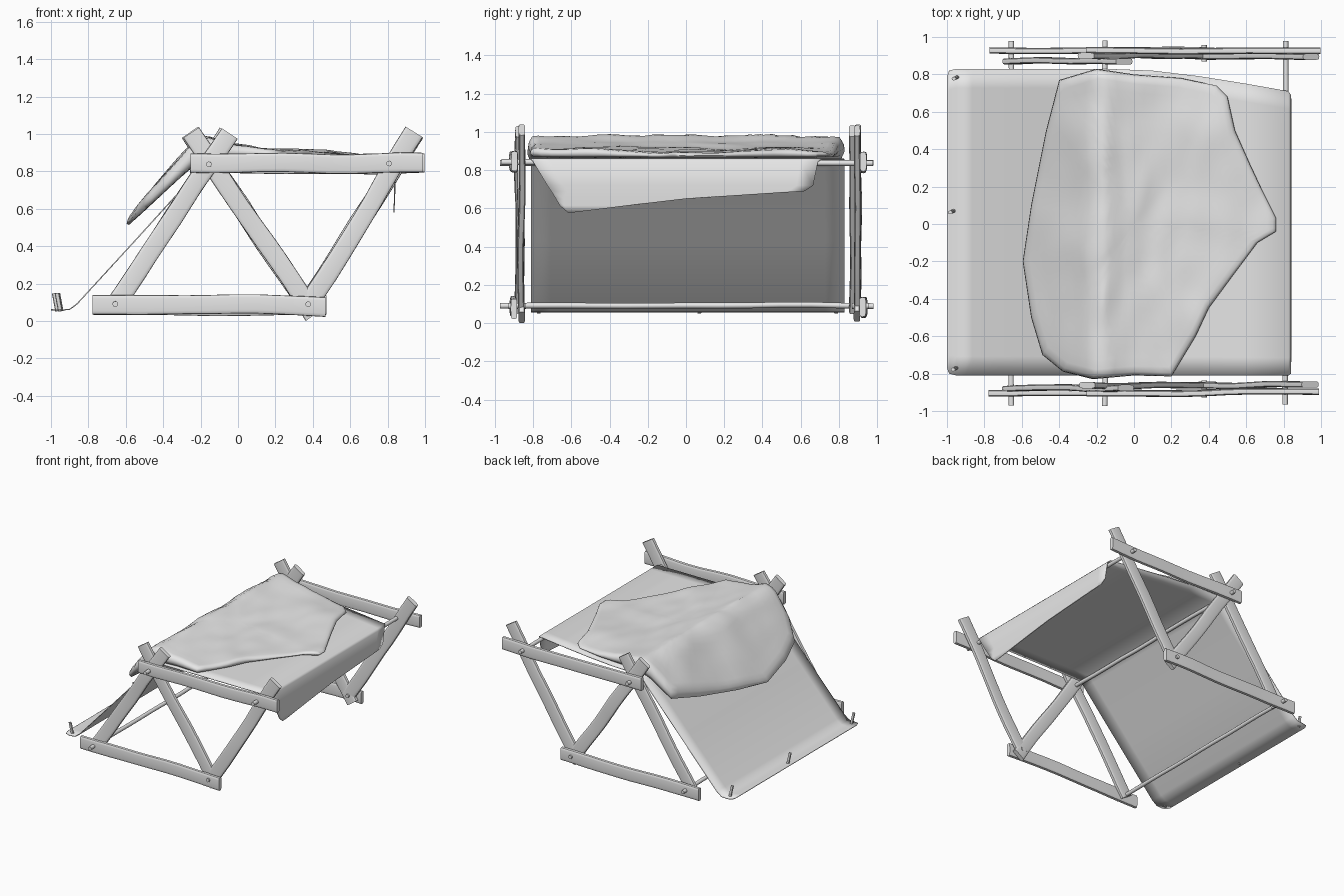
import bpy, math
from mathutils import Vector, noise

cube = bpy.data.objects.get("Cube")
if cube:
    bpy.data.objects.remove(cube, do_unlink=True)

GREY = (0.8, 0.8, 0.8, 1.0)
mat = bpy.data.materials.new("plain grey")
mat.use_nodes = True
mat.diffuse_color = GREY
mat.node_tree.nodes["Principled BSDF"].inputs["Base Color"].default_value = GREY


def make(name, verts, faces, angle=40):
    mesh = bpy.data.meshes.new(name)
    mesh.from_pydata(verts, [], faces)
    mesh.materials.append(mat)
    obj = bpy.data.objects.new(name, mesh)
    bpy.context.collection.objects.link(obj)
    bpy.ops.object.select_all(action='DESELECT')
    obj.select_set(True)
    bpy.context.view_layer.objects.active = obj
    bpy.ops.object.mode_set(mode='EDIT')
    bpy.ops.mesh.select_all(action='SELECT')
    bpy.ops.mesh.normals_make_consistent(inside=False)
    bpy.ops.object.mode_set(mode='OBJECT')
    bpy.ops.object.shade_smooth_by_angle(angle=math.radians(angle))
    return obj


def sweep(name, start, end, section, side, steps, wobble):
    """Sweep a flat section along a slightly crooked line."""
    a, b = Vector(start), Vector(end)
    across = (b - a).cross(side).normalized()
    n = len(section)
    verts = []
    for i in range(steps + 1):
        p = a.lerp(b, i / steps)
        bend = noise.noise_vector(p * 2.5) * wobble
        size = 1 + noise.noise(p * 4) * wobble * 5
        verts += [p + bend + across * u * size + side * v for u, v in section]
    faces = [(i * n + j, i * n + (j + 1) % n, (i + 1) * n + (j + 1) % n, (i + 1) * n + j)
             for i in range(steps) for j in range(n)]
    faces += [tuple(range(n)), tuple(range(steps * n, steps * n + n))]
    return make(name, verts, faces)


def oval(w, t, n, power):
    pts = []
    for k in range(n):
        c, s = math.cos(math.tau * k / n), math.sin(math.tau * k / n)
        pts.append((math.copysign(abs(c) ** power, c) * w / 2,
                    math.copysign(abs(s) ** power, s) * t / 2))
    return pts


def lerp_table(table, x):
    for (x0, z0), (x1, z1) in zip(table, table[1:]):
        if x <= x1:
            return z0 + (z1 - z0) * max(0, (x - x0) / (x1 - x0))
    return table[-1][1]


# Two side frames of flat timbers
Y = Vector((0, 1, 0))
timber = oval(0.104, 0.034, 16, 0.45)
frames = {"right": (-0.902, -0.862, -0.878), "left": (0.928, 0.897, 0.872)}
for side, (bar_y, prop_y, leg_y) in frames.items():
    parts = {
        "lower_rail": (-0.775, 0.085, 0.475, 0.08, bar_y),
        "upper_rail": (-0.255, 0.842, 0.995, 0.84, bar_y),
        "rear_leg": (-0.66, 0.075, -0.05, 1.005, leg_y),
        "middle_brace": (0.412, 0.032, -0.255, 1.005, prop_y),
        "front_leg": (0.365, 0.07, 0.945, 1.005, prop_y),
    }
    for part, (x0, z0, x1, z1, y) in parts.items():
        sweep(f"{side}_{part}", (x0, y, z0), (x1, y, z1), timber, Y, 10, 0.012)
    # Short peg through the lower front joint
    mid = (bar_y + prop_y) / 2
    sweep(f"{side}_joint_peg", (0.375, mid - 0.045, 0.09), (0.375, mid + 0.045, 0.09),
          oval(0.03, 0.03, 10, 1), Vector((1, 0, 0)), 1, 0)

# Long cross rods joining the frames
for name, x, z in (("rear_ground_rod", -0.655, 0.09), ("ridge_rod", -0.155, 0.838),
                   ("front_rod", 0.81, 0.838)):
    sweep(name, (x, -0.97, z), (x, 0.98, z), oval(0.03, 0.03, 10, 1),
          Vector((1, 0, 0)), 12, 0.008)

# Cloth sheet: x, z, and the two ends across y
rows = [(-1.0, 0.06, -0.77, 0.79), (-0.988, 0.06, -0.80, 0.82), (-0.95, 0.058, -0.81, 0.83),
        (-0.9, 0.062, -0.81, 0.83), (-0.86, 0.092, -0.81, 0.83), (-0.55, 0.43, -0.81, 0.83),
        (-0.2, 0.815, -0.81, 0.83), (-0.16, 0.856, -0.81, 0.83), (0.1, 0.858, -0.81, 0.82),
        (0.35, 0.858, -0.81, 0.79), (0.6, 0.858, -0.81, 0.75), (0.825, 0.858, -0.81, 0.71),
        (0.837, 0.845, -0.80, 0.69), (0.838, 0.72, -0.725, 0.665), (0.838, 0.69, -0.705, 0.62),
        (0.837, 0.65, -0.68, 0.0), (0.835, 0.615, -0.66, -0.3), (0.833, 0.58, -0.62, -0.58)]
COLS = 16
verts = [(x, y0 + (y1 - y0) * j / COLS, z) for x, z, y0, y1 in rows for j in range(COLS + 1)]
W = COLS + 1
faces = [(i * W + j, i * W + j + 1, (i + 1) * W + j + 1, (i + 1) * W + j)
         for i in range(len(rows) - 1) for j in range(COLS)]
sheet = make("cloth_sheet", verts, faces, 50)
thick = sheet.modifiers.new("thickness", 'SOLIDIFY')
thick.thickness = 0.006
thick.offset = 0

# Tent pegs along the ground edge
for name, x, y in (("left", -0.945, 0.785), ("middle", -0.965, 0.07), ("right", -0.95, -0.77)):
    sweep(f"{name}_tent_peg", (x, y, 0.052), (x - 0.018, y - 0.008, 0.148),
          oval(0.024, 0.02, 8, 1), Y, 1, 0)

# Lumpy hide draped over the ridge
outline = [(0.76, 0.03), (0.69, 0.17), (0.62, 0.32), (0.54, 0.5), (0.50, 0.68), (0.44, 0.74),
           (0.25, 0.78), (0.0, 0.80), (-0.2, 0.83), (-0.4, 0.77), (-0.47, 0.5), (-0.55, 0.1),
           (-0.595, -0.2), (-0.55, -0.5), (-0.49, -0.7), (-0.38, -0.79), (-0.22, -0.83),
           (0.0, -0.81), (0.2, -0.815), (0.33, -0.6), (0.4, -0.45), (0.54, -0.26),
           (0.66, -0.1), (0.76, -0.04)]
top_z = [(-0.6, 0.545), (-0.4, 0.775), (-0.25, 0.94), (-0.17, 0.985), (-0.06, 0.95),
         (0.1, 0.925), (0.3, 0.91), (0.76, 0.89)]
low_z = [(-0.6, 0.495), (-0.25, 0.82), (-0.18, 0.868), (0.76, 0.866)]
SUB = 4
rim = []
for i, p in enumerate(outline):
    q = outline[(i + 1) % len(outline)]
    rim += [Vector(p).lerp(Vector(q), k / SUB) for k in range(SUB)]
N = len(rim)
# Ring scale and height between underside (0) and top (1)
rings = [(k / 16, 1) for k in range(1, 16)] + [(0.975, 0.95), (0.995, 0.7), (1.0, 0.4), (0.98, 0.05)]
rings += [(s, 0) for s in (0.85, 0.7, 0.55, 0.4, 0.3, 0.2, 0.1)]


def hide_point(x, y, h):
    low, top = lerp_table(low_z, x), lerp_table(top_z, x)
    bump = noise.noise((x * 3, y * 3, 1)) * 0.02 + noise.noise((x * 9, y * 5, 4)) * 0.008
    return (x, y, low + (top - low + bump) * h)


verts = [hide_point(p.x * s, p.y * s, h) for s, h in rings for p in rim]
faces = [(i * N + j, i * N + (j + 1) % N, (i + 1) * N + (j + 1) % N, (i + 1) * N + j)
         for i in range(len(rings) - 1) for j in range(N)]
last = (len(rings) - 1) * N
verts += [hide_point(0, 0, 1), hide_point(0, 0, 0)]
for j in range(N):
    k = (j + 1) % N
    faces += [(j, k, len(verts) - 2), (last + j, last + k, len(verts) - 1)]
make("draped_hide", verts, faces, 80)
